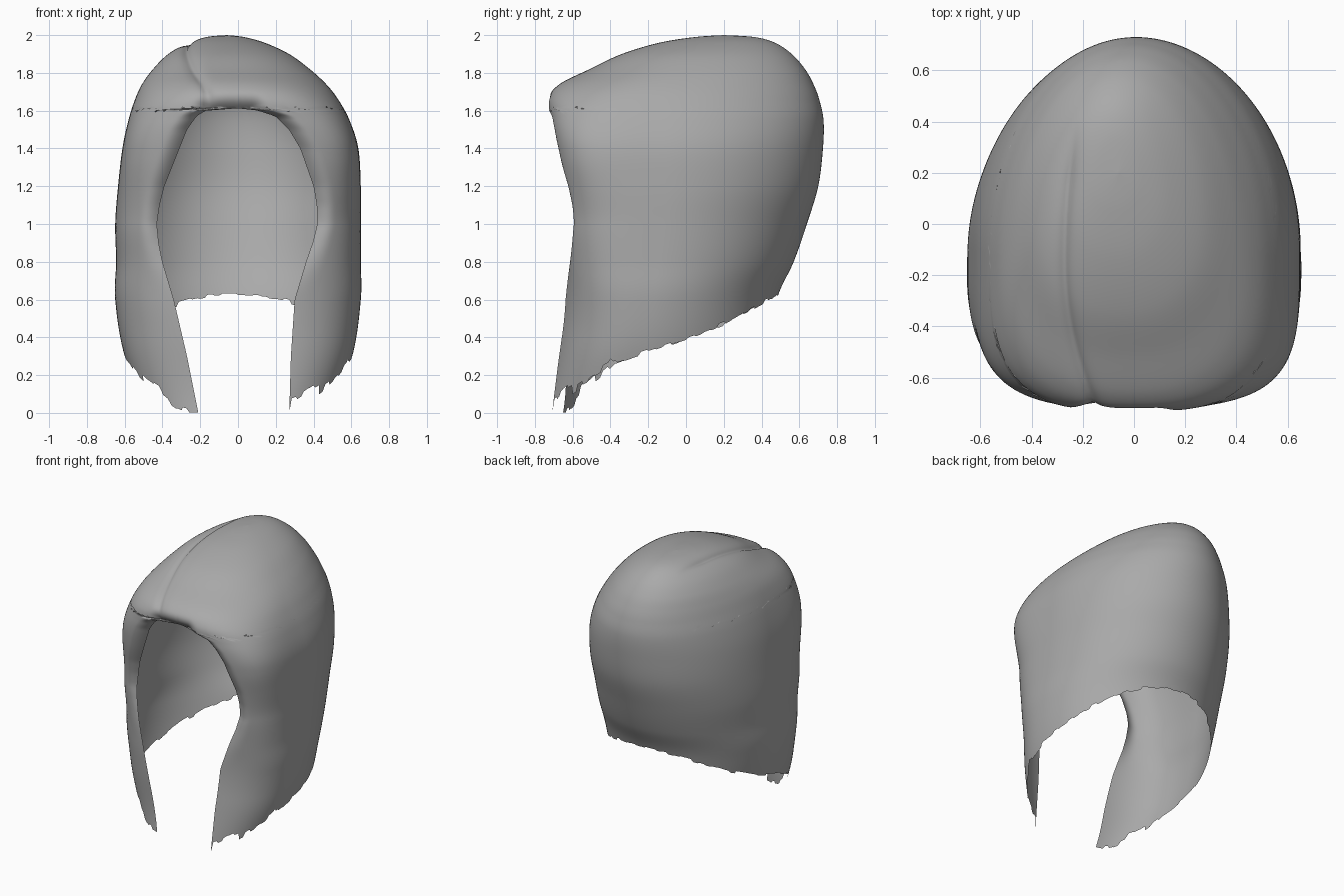
import bpy, bmesh, math, random
from mathutils import Vector

random.seed(4)
if "Cube" in bpy.data.objects:
    bpy.data.objects.remove(bpy.data.objects["Cube"])

COLUMNS, ROWS = 240, 130

# Level sections: height, right side x, left side x, front y, back y
LEVELS = [
    (-.05, -.47, .48, -.76, .36),
    (.30, -.60, .605, -.70, .42),
    (.60, -.65, .65, -.66, .48),
    (.80, -.645, .65, -.66, .57),
    (1.0, -.65, .65, -.67, .64),
    (1.2, -.635, .65, -.675, .70),
    (1.4, -.612, .637, -.70, .725),
    (1.55, -.58, .59, -.722, .728),
    (1.66, -.545, .53, -.73, .705),
    (1.74, -.508, .467, -.67, .675),
    (1.82, -.45, .38, -.51, .63),
    (1.90, -.37, .27, -.34, .56),
    (1.96, -.27, .14, -.14, .47),
    (1.99, -.17, .03, .05, .36),
    (2.0, -.06, -.06, .2, .2),
]
# Face opening: height, right half width, left half width
OPENING = [(-.05, .20, .27), (.3, .27, .28), (.6, .34, .30), (.8, .40, .36),
           (.9, .42, .395), (1.0, .43, .42), (1.1, .415, .417), (1.2, .39, .40),
           (1.4, .31, .33), (1.5, .27, .27), (1.57, .22, .20), (1.608, .16, .08)]
# Hem: depth, height
HEM = [(-.74, .0), (-.69, .04), (-.64, .1), (-.5, .2), (-.4, .26), (0, .39),
       (.2, .47), (.45, .61), (.55, .65)]
LAST = len(LEVELS) - 1
ARCH = OPENING[-1][0]


def ramp(x, lo, hi):
    t = max(0, min(1, (x - lo) / (hi - lo)))
    return t * t * (3 - 2 * t)


def lookup(table, x, column):
    """Linear interpolation in a table sorted by its first column."""
    for a, b in zip(table, table[1:]):
        if x < b[0]:
            t = max(0, (x - a[0]) / (b[0] - a[0]))
            return a[column] + t * (b[column] - a[column])
    return table[-1][column]


def section(s):
    """Smoothly interpolated section at level parameter s."""
    i = min(int(s), LAST - 1)
    t = s - i
    a, b, c, d = (LEVELS[max(0, min(LAST, i + k))] for k in (-1, 0, 1, 2))
    return [q + .5 * t * (r - p + t * (2*p - 5*q + 4*r - w + t * (3*(q - r) + w - p)))
            for p, q, r, w in zip(a, b, c, d)]


def level_of(z):
    lo, hi = 0, LAST
    for _ in range(24):
        mid = (lo + hi) / 2
        lo, hi = (mid, hi) if section(mid)[0] < z else (lo, mid)
    return lo


def shell_point(u, s):
    """u runs from the right edge (-1) round the back (0) to the left edge (1)."""
    z, xr, xl, yf, yb = section(s)
    cx = (xr + xl) / 2
    cy = (yf + yb) / 2 - .08 * (yb - yf)
    w, front, back = max(xl - cx, 1e-5), max(cy - yf, 1e-5), max(yb - cy, 1e-5)
    if u < 0:  # the right lock hangs further back
        front -= .08 * (1 - ramp(z, 0, .6))
    n = 2.5 + .8 * ramp(z, .4, 1) + .9 * ramp(z, 1, 1.35) - 1.9 * ramp(z, 1.4, 1.8)
    gap = 0
    if z < ARCH:
        gap = lookup(OPENING, z, 2) - cx if u > 0 else lookup(OPENING, z, 1) + cx
    edge = math.pi - math.atan2(gap, front * (1 - (gap / w) ** n) ** (1 / n))
    a = u * edge
    sx, sy = math.sin(a), math.cos(a)
    e, depth = (2, back) if sy > 0 else (n, front)
    r = (abs(sx / w) ** e + abs(sy / depth) ** e) ** (-1 / e)
    p = Vector((cx + r * sx, cy + r * sy, z))
    # rolled-in rim around the face
    if sy < 0:
        if z < ARCH:
            away = (edge - abs(a)) * r
        else:
            away = math.hypot(max(0, abs(p.x + .04) - .12), z - ARCH)
        p.y += .055 * max(0, 1 - away / .1) ** 2 * ramp(z, .6, 1.1)
    return p


def part_line(p):
    """Press the hair parting into the crown."""
    k = (p.y + .15) / .55
    line = -.275 + (.11 if k < 0 else .05) * k * k
    fade = (1 - ramp(p.y, .15, .42)) * ramp(p.z, 1.59, 1.64)
    inward = (Vector((-.1, 0, 1.2)) - p).normalized()
    return p + inward * .028 * fade * math.exp(-math.hypot(p.x - line, .005) / .025)


# Hair shell, one open sheet with a ragged hem
bm = bmesh.new()
grid = []
tooth = 0
for c in range(COLUMNS + 1):
    u = 2 * c / COLUMNS - 1
    z = .4
    for _ in range(8):
        y = shell_point(u, level_of(z)).y
        if u < 0:
            y -= .08 * ramp(-y, .3, .6)
        z = .5 * z + .5 * lookup(HEM, y, 1)
    if c % 3 == 0:
        tooth = random.uniform(-.8, 1)
    z = max(.002, z + tooth * (.045 if y < -.4 else .014))
    start = level_of(z)
    grid.append([bm.verts.new(part_line(shell_point(u, start + (LAST - start) * r / ROWS)))
                 for r in range(ROWS + 1)])
for a, b in zip(grid, grid[1:]):
    for r in range(ROWS):
        bm.faces.new((a[r], b[r], b[r + 1], a[r + 1]))
bmesh.ops.remove_doubles(bm, verts=bm.verts, dist=.0004)
bmesh.ops.recalc_face_normals(bm, faces=bm.faces)
top = max(bm.faces, key=lambda f: f.calc_center_median().z)
if top.normal.z < 0:
    bmesh.ops.reverse_faces(bm, faces=bm.faces)

mesh = bpy.data.meshes.new("hair_shell")
bm.to_mesh(mesh)
bm.free()
hair = bpy.data.objects.new("hair_shell", mesh)
bpy.context.collection.objects.link(hair)

grey = bpy.data.materials.new("hair_grey")
grey.use_nodes = True
grey.diffuse_color = (.4, .4, .4, 1)
grey.node_tree.nodes["Principled BSDF"].inputs["Base Color"].default_value = (.4, .4, .4, 1)
mesh.materials.append(grey)

bpy.context.view_layer.objects.active = hair
hair.select_set(True)
bpy.ops.object.shade_smooth_by_angle(angle=math.radians(80))
